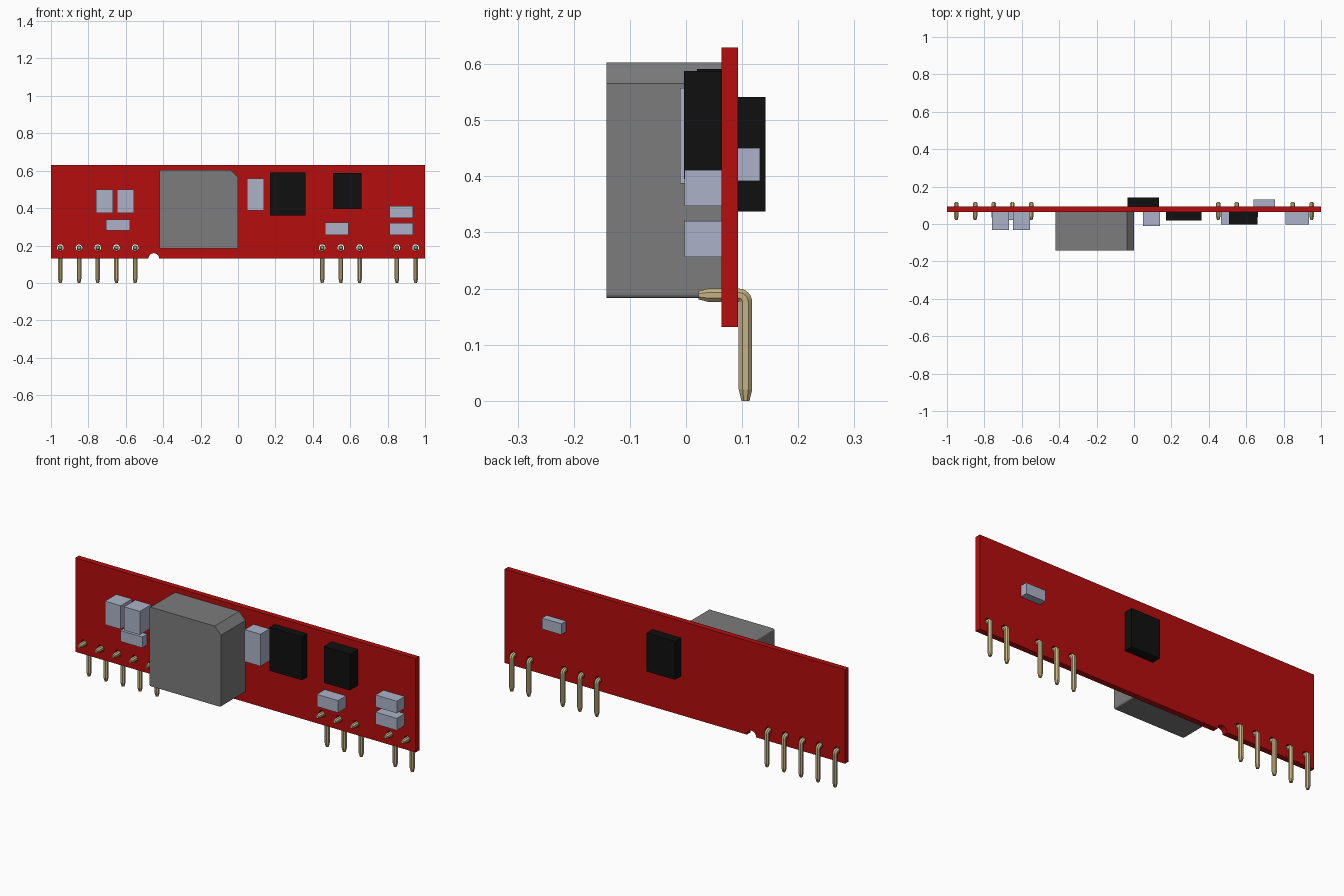
import bpy, bmesh
from math import pi, sin, cos, radians
from mathutils import Vector

if "Cube" in bpy.data.objects:
    bpy.data.objects.remove(bpy.data.objects["Cube"])


def material(name, r, g, b):
    m = bpy.data.materials.new(name)
    m.use_nodes = True
    m.diffuse_color = (r, g, b, 1)
    bsdf = m.node_tree.nodes["Principled BSDF"]
    bsdf.inputs["Base Color"].default_value = (r, g, b, 1)
    return m


RED = material("board red", 0.46, 0.004, 0.004)
GREY = material("core grey", 0.2, 0.2, 0.2)
PALE = material("pale blue grey", 0.41, 0.45, 0.58)
BLACK = material("chip black", 0.005, 0.005, 0.005)
GOLD = material("pin gold", 0.56, 0.45, 0.23)

BOARD_FRONT, BOARD_BACK = 0.063, 0.093
BOARD_BOTTOM, BOARD_TOP = 0.131, 0.63
PIN_X = [-0.95, -0.85, -0.75, -0.65, -0.55, 0.45, 0.55, 0.65, 0.85, 0.95]
PIN_Z = 0.188


def add_object(name, mesh, mat):
    ob = bpy.data.objects.new(name, mesh)
    bpy.context.collection.objects.link(ob)
    mesh.materials.clear()
    mesh.materials.append(mat)
    return ob


def finish(name, bm, mat):
    bmesh.ops.recalc_face_normals(bm, faces=bm.faces)
    mesh = bpy.data.meshes.new(name)
    bm.to_mesh(mesh)
    bm.free()
    return add_object(name, mesh, mat)


def arc(cx, cz, r, start, end, steps):
    angles = [radians(start + (end - start) * i / steps) for i in range(steps + 1)]
    return [(cx + r * cos(a), cz + r * sin(a)) for a in angles]


def block(name, mat, x0, x1, z0, z1, y0, y1):
    bm = bmesh.new()
    bmesh.ops.create_cube(bm, size=1)
    for v in bm.verts:
        v.co = (x1 if v.co.x > 0 else x0, y1 if v.co.y > 0 else y0, z1 if v.co.z > 0 else z0)
    return finish(name, bm, mat)


def front_block(name, mat, x0, x1, z0, z1, y0):
    return block(name, mat, x0, x1, z0, z1, y0, BOARD_FRONT)


# Circuit board: filled outline with an edge notch and drilled pin holes
curve = bpy.data.curves.new("board outline", "CURVE")
curve.dimensions = "2D"
curve.fill_mode = "BOTH"
curve.extrude = (BOARD_BACK - BOARD_FRONT) / 2
outline = [(1, BOARD_BOTTOM), (1, BOARD_TOP), (-1, BOARD_TOP), (-1, BOARD_BOTTOM)]
outline += arc(-0.45, BOARD_BOTTOM, 0.028, 180, 0, 12)
holes = [arc(x, PIN_Z, 0.018, 0, 337.5, 15) for x in PIN_X]
for loop in [outline] + holes:
    spline = curve.splines.new("POLY")
    spline.points.add(len(loop) - 1)
    for p, (x, z) in zip(spline.points, loop):
        p.co = (x, z, 0, 1)
    spline.use_cyclic_u = True
helper = bpy.data.objects.new("outline helper", curve)
bpy.context.collection.objects.link(helper)
depsgraph = bpy.context.evaluated_depsgraph_get()
board_mesh = bpy.data.meshes.new_from_object(helper.evaluated_get(depsgraph))
bpy.data.objects.remove(helper)
for poly in board_mesh.polygons:
    poly.use_smooth = False
board = add_object("circuit_board", board_mesh, RED)
board.rotation_euler.x = pi / 2
board.location.y = (BOARD_FRONT + BOARD_BACK) / 2

# Large core: chamfered upper corner, slightly rounded other corners
x0, x1, z0, z1, r, cut = -0.42, 0.0, 0.183, 0.603, 0.008, 0.038
profile = [(x1, z1 - cut), (x1 - cut, z1)]
profile += arc(x0 + r, z1 - r, r, 90, 180, 4)
profile += arc(x0 + r, z0 + r, r, 180, 270, 4)
profile += arc(x1 - r, z0 + r, r, 270, 360, 4)
bm = bmesh.new()
face = bm.faces.new([bm.verts.new((x, -0.142, z)) for x, z in profile])
extruded = bmesh.ops.extrude_face_region(bm, geom=[face])["geom"]
moved = [g for g in extruded if isinstance(g, bmesh.types.BMVert)]
bmesh.ops.translate(bm, verts=moved, vec=(0, BOARD_FRONT + 0.142, 0))
finish("inductor_core", bm, GREY)

# Chips
front_block("wide_chip", BLACK, 0.172, 0.362, 0.36, 0.591, 0.02)
front_block("tall_chip", BLACK, 0.507, 0.66, 0.395, 0.588, -0.004)
block("rear_chip", BLACK, -0.035, 0.133, 0.337, 0.541, BOARD_BACK, 0.142)

# Small capacitors
front_block("left_pair_outer", PALE, -0.76, -0.668, 0.375, 0.5, -0.031)
front_block("left_pair_inner", PALE, -0.648, -0.555, 0.375, 0.5, -0.031)
front_block("left_low_capacitor", PALE, -0.707, -0.578, 0.28, 0.338, 0.022)
front_block("centre_capacitor", PALE, 0.047, 0.14, 0.387, 0.557, -0.011)
front_block("right_low_capacitor", PALE, 0.465, 0.59, 0.257, 0.322, -0.003)
for name, z in (("upper", 0.347), ("lower", 0.256)):
    front_block("end_capacitor_" + name, PALE, 0.81, 0.935, z, z + 0.064, -0.003)
block("rear_capacitor", PALE, 0.64, 0.755, 0.392, 0.45, BOARD_BACK, 0.132)

# Bent pins: octagonal section swept along an L path with tapered tips
R, BEND = 0.012, 0.0125
bend_y, bend_z = 0.106 - BEND, PIN_Z - BEND
stations = [(0.022, PIN_Z, 90, 0.6), (0.04, PIN_Z, 90, 1)]
for i in range(7):
    a = 90 - 15 * i
    stations.append((bend_y + BEND * cos(radians(a)), bend_z + BEND * sin(radians(a)), a, 1))
stations += [(0.106, 0.02, 0, 1), (0.106, 0, 0, 0.6)]


def pin(name, x):
    bm = bmesh.new()
    rings = []
    for y, z, angle, scale in stations:
        outward = Vector((0, cos(radians(angle)), sin(radians(angle))))
        ring = []
        for k in range(8):
            t = (k + 0.5) * pi / 4
            rad = R * scale / cos(pi / 8)
            ring.append(bm.verts.new(Vector((x + rad * cos(t), y, z)) + outward * rad * sin(t)))
        rings.append(ring)
    for a, b in zip(rings, rings[1:]):
        for k in range(8):
            n = (k + 1) % 8
            bm.faces.new((a[k], a[n], b[n], b[k]))
    bm.faces.new(rings[0])
    bm.faces.new(rings[-1])
    finish(name, bm, GOLD)


for i, x in enumerate(PIN_X):
    pin(f"pin_{i + 1}", x)
